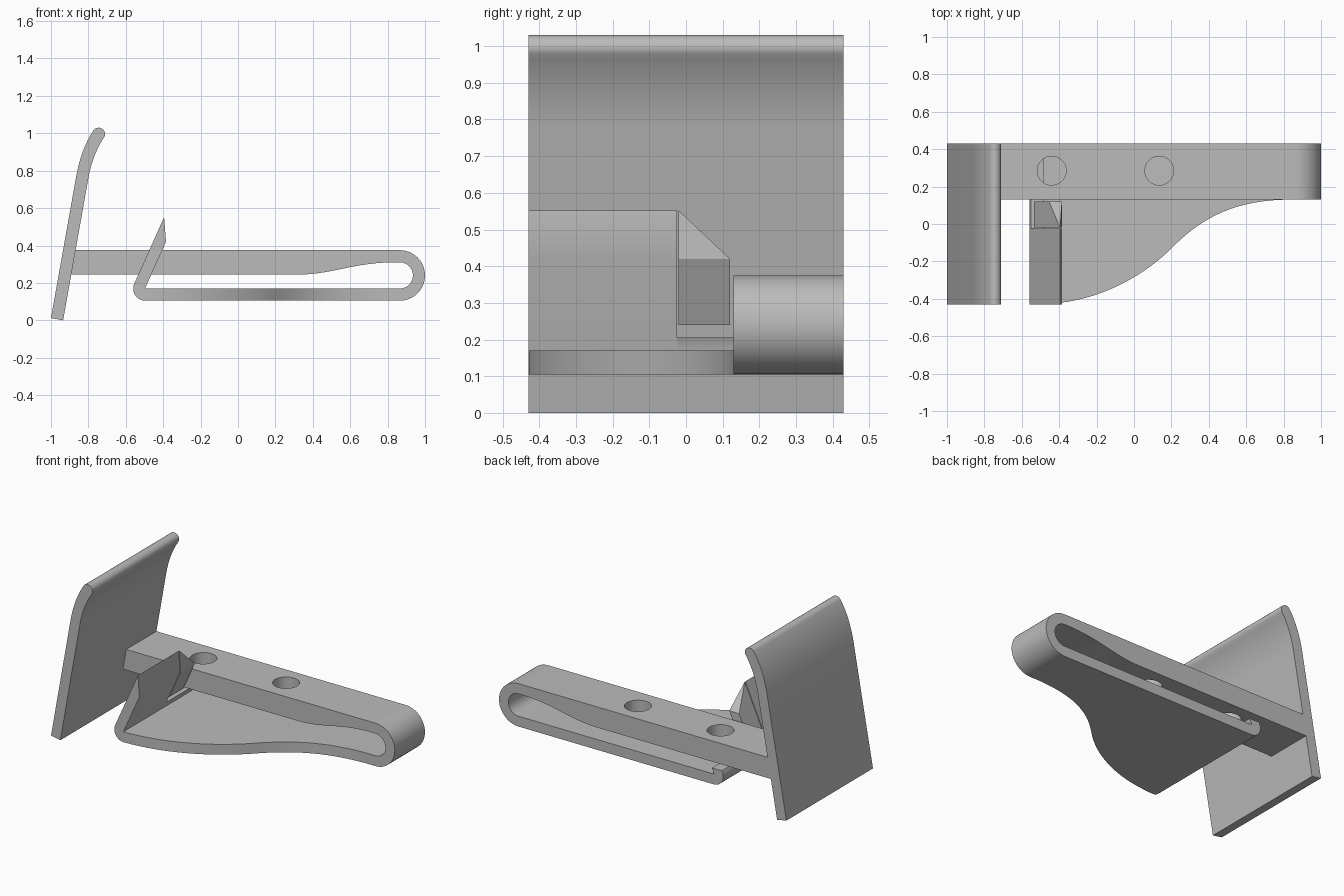
import bpy, bmesh
from math import sin, cos, radians
from mathutils import Vector

if "Cube" in bpy.data.objects:
    bpy.data.objects.remove(bpy.data.objects["Cube"])

grey = bpy.data.materials.new("plain grey")
grey.use_nodes = True
grey.diffuse_color = (0.5, 0.5, 0.5, 1)
grey.node_tree.nodes["Principled BSDF"].inputs["Base Color"].default_value = (0.5, 0.5, 0.5, 1)


def arc(cx, cz, r, start, end, n=16):
    angles = [radians(start + (end - start) * i / n) for i in range(n + 1)]
    return [(cx + r * cos(a), cz + r * sin(a)) for a in angles]


def bezier(a, b, c, d, n=16):
    a, b, c, d = map(Vector, (a, b, c, d))
    pts = []
    for i in range(n + 1):
        t = i / n
        s = 1 - t
        pts.append(tuple(a * s**3 + b * 3 * s * s * t + c * 3 * s * t * t + d * t**3))
    return pts


def quadratic(a, b, c, n=12):
    a, b, c = map(Vector, (a, b, c))
    return bezier(a, a.lerp(b, 2 / 3), c.lerp(b, 2 / 3), c, n)


def prism(name, profile, low, high, axis="Y"):
    """Extrude an outline along Y (x, z outline) or Z (x, y outline)."""
    place = (lambda p: (p[0], low, p[1])) if axis == "Y" else (lambda p: (p[0], p[1], low))
    shift = (0, high - low, 0) if axis == "Y" else (0, 0, high - low)
    bm = bmesh.new()
    base = bm.faces.new([bm.verts.new(place(p)) for p in profile])
    ext = bmesh.ops.extrude_face_region(bm, geom=[base], use_keep_orig=True)
    bmesh.ops.translate(bm, vec=shift,
                        verts=[v for v in ext["geom"] if isinstance(v, bmesh.types.BMVert)])
    bmesh.ops.recalc_face_normals(bm, faces=bm.faces)
    mesh = bpy.data.meshes.new(name)
    bm.to_mesh(mesh)
    bm.free()
    mesh.materials.append(grey)
    ob = bpy.data.objects.new(name, mesh)
    bpy.context.collection.objects.link(ob)
    return ob


def select_only(ob):
    bpy.ops.object.select_all(action="DESELECT")
    ob.select_set(True)
    bpy.context.view_layer.objects.active = ob


def cut(ob, cutter):
    mod = ob.modifiers.new("cut", "BOOLEAN")
    mod.operation = "DIFFERENCE"
    mod.solver = "EXACT"
    mod.object = cutter
    select_only(ob)
    bpy.ops.object.modifier_apply(modifier=mod.name)
    bpy.data.objects.remove(cutter)


BACK, FRONT, ARM_FRONT, SLIT = 0.43, -0.43, 0.13, -0.025
BOTTOM, FLOOR = 0.105, 0.17

# Tall leaning end plate with a curled, rounded top
end_plate = prism("end_plate",
    [(-1, 0.012)]
    + quadratic((-0.865, 0.77), (-0.839, 0.915), (-0.775, 1.012))
    + arc(-0.745, 0.996, 0.034, 152, -28)[1:-1]
    + quadratic((-0.715, 0.98), (-0.778, 0.885), (-0.80, 0.76))
    + [(-0.935, 0)], FRONT, BACK)

# Folded arm: thick upper bar, round bend and thin lower strip ending in a lip
heel = arc(-0.495, 0.17, 0.065, 270, 155.4)
lip_top = [(-0.55, 0.205), (-0.4815, 0.205)]
inner_heel = [(-0.497, FLOOR)]
folded_arm = prism("folded_arm",
    [(-0.89, 0.375)]
    + arc(0.865, 0.24, 0.135, 90, -90, 32)
    + heel + lip_top + inner_heel
    + arc(0.865, 0.24, 0.07, -90, 90, 24)
    + bezier((0.84, 0.31), (0.62, 0.31), (0.5, 0.245), (0.33, 0.245))
    + [(-0.91, 0.245)], ARM_FRONT, BACK)

# Two round screw holes through the upper bar only
for x in (-0.44, 0.135):
    cut(folded_arm, prism("hole_cutter", arc(x, 0.285, 0.077, 0, 348.75, 31), 0.22, 0.5, "Z"))

# Flat lower wing with a flowing front edge
lower_wing = prism("lower_wing",
    [(-0.497, ARM_FRONT), (-0.497, FRONT), (-0.44, -0.427)]
    + bezier((-0.385, -0.42), (-0.15, -0.39), (0.06, -0.27), (0.2, -0.13))
    + bezier((0.2, -0.13), (0.34, 0.01), (0.5, 0.12), (0.8, ARM_FRONT))[1:],
    BOTTOM, FLOOR, "Z")

# Slanted hook rising from the wing, and the low lip beside it
foot = [(-0.497, BOTTOM)] + heel[1:]
hook_tip = [(-0.395, 0.552), (-0.385, 0.42)]
hook = prism("hook", foot + hook_tip + inner_heel, FRONT, SLIT)
lip = prism("lip", foot + lip_top + inner_heel, SLIT, ARM_FRONT)

# Separate hook end with a sloped upper corner
hook_end = prism("hook_end", [(-0.5346, 0.24)] + hook_tip + [(-0.4658, 0.24)], -0.02, 0.12)
bm = bmesh.new()
bm.from_mesh(hook_end.data)
cutting = bmesh.ops.bisect_plane(bm, geom=bm.verts[:] + bm.edges[:] + bm.faces[:],
                                 plane_co=(0, 0.12, 0.42), plane_no=(0, 0.132, 0.14),
                                 dist=0.0005, clear_outer=True)
bmesh.ops.holes_fill(bm, edges=[e for e in bm.edges if e.is_boundary])
bmesh.ops.recalc_face_normals(bm, faces=bm.faces)
bm.to_mesh(hook_end.data)
bm.free()

# Smooth the curved walls, keep the corners crisp
for ob in (end_plate, folded_arm, lower_wing, hook, lip):
    select_only(ob)
    bpy.ops.object.shade_smooth_by_angle(angle=radians(30))
